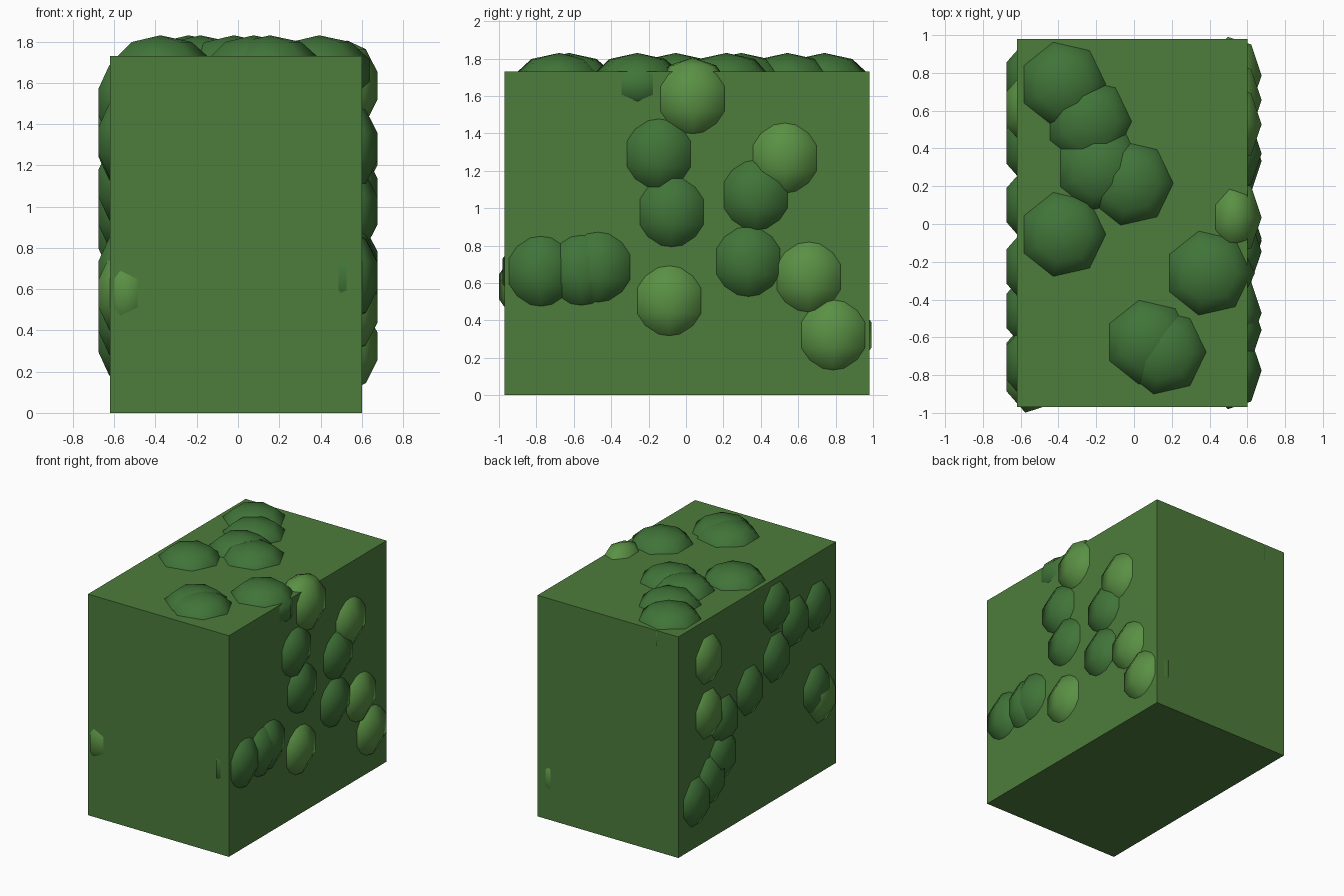
import bpy, bmesh, math
from mathutils import Matrix

if "Cube" in bpy.data.objects:
    bpy.data.objects.remove(bpy.data.objects["Cube"])


def material(name, rgb):
    m = bpy.data.materials.new(name)
    m.diffuse_color = (*rgb, 1)
    m.use_nodes = True
    m.node_tree.nodes["Principled BSDF"].inputs["Base Color"].default_value = m.diffuse_color
    return m


HEDGE = material("hedge_green", (0.075, 0.205, 0.045))
DARK = material("dark_leaf", (0.052, 0.175, 0.04))
LIGHT = material("light_leaf", (0.102, 0.28, 0.058))


def finish(bm, name, mat, loc):
    me = bpy.data.meshes.new(name)
    bm.to_mesh(me)
    bm.free()
    me.materials.append(mat)
    ob = bpy.data.objects.new(name, me)
    ob.location = loc
    bpy.context.collection.objects.link(ob)
    return ob


def clump(name, loc, scale, mat):
    """Squashed 7-sided, 5-ring ball with one corner pointing to +x."""
    bm = bmesh.new()
    bmesh.ops.create_uvsphere(bm, u_segments=7, v_segments=5, radius=1)
    ring = next(v.co for v in bm.verts if v.co.xy.length > 0.1)
    turn = Matrix.Rotation(-math.atan2(ring.y, ring.x), 4, 'Z')
    bmesh.ops.transform(bm, matrix=Matrix.Diagonal((*scale, 1)) @ turn, verts=bm.verts)
    for f in bm.faces:
        f.smooth = True
    return finish(bm, name, mat, loc)


# Clipped hedge block
bm = bmesh.new()
bmesh.ops.create_cube(bm, size=1)
bmesh.ops.scale(bm, vec=(1.22, 1.95, 1.73), verts=bm.verts)
finish(bm, "hedge_block", HEDGE, (-0.01, 0.005, 0.865))

# Leaf clumps on the top: x, y
for x, y in [(-0.377, 0.74), (-0.24, 0.543), (-0.183, 0.295), (-0.02, 0.216),
             (-0.377, -0.055), (0.393, -0.26), (0.076, -0.626), (0.154, -0.678)]:
    clump("top_clump", (x, y, 1.66), (0.26, 0.26, 0.17), DARK)

# Leaf clumps on the right side: y, z, light or dark
for y, z, light in [(0.035, 1.585, 1), (-0.145, 1.29, 0), (-0.077, 0.98, 0),
                    (0.528, 1.268, 1), (0.373, 1.07, 0), (0.333, 0.715, 0),
                    (0.656, 0.632, 1), (0.787, 0.322, 1), (-0.09, 0.505, 1),
                    (-0.776, 0.663, 0), (-0.56, 0.668, 0), (-0.47, 0.685, 0)]:
    clump("right_clump", (0.529, y, z), (0.154, 0.22, 0.22), LIGHT if light else DARK)

# Leaf clumps on the left side
for y, z, light in [(0.61, 1.416, 1), (0.10, 0.977, 0), (-0.225, 1.113, 0),
                    (0.61, 0.99, 1), (0.41, 0.862, 0), (0.434, 0.60, 0),
                    (0.58, 0.46, 0), (0.765, 0.36, 0), (-0.225, 1.506, 0),
                    (-0.46, 1.306, 0), (-0.734, 1.32, 0), (-0.72, 0.67, 0),
                    (-0.795, 0.58, 1)]:
    clump("left_clump", (-0.543, y, z), (0.154, 0.22, 0.22), LIGHT if light else DARK)
